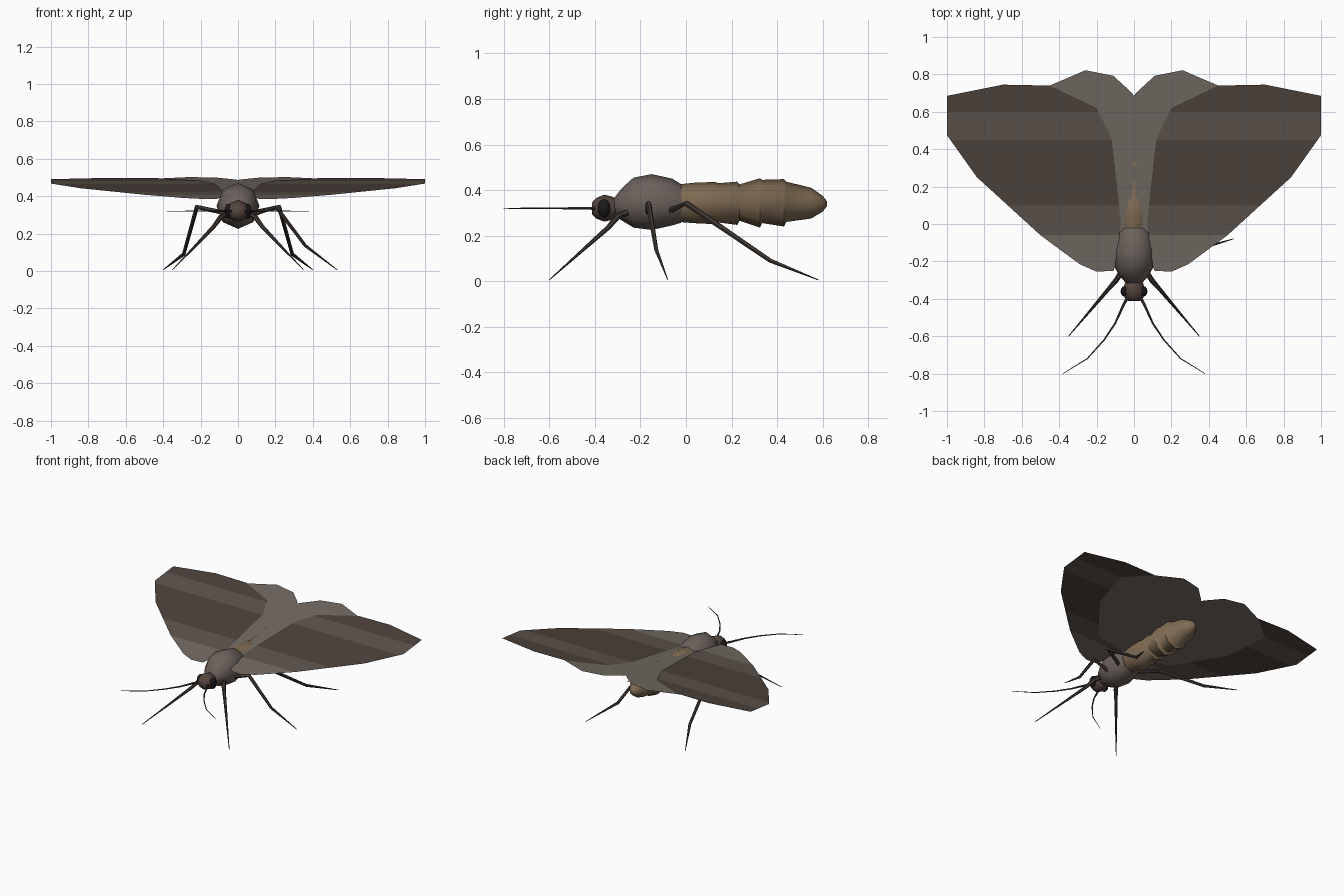
import bpy, bmesh, math
from mathutils import Vector

if "Cube" in bpy.data.objects:
    bpy.data.objects.remove(bpy.data.objects["Cube"])


def mat(name, r, g, b):
    m = bpy.data.materials.new(name)
    m.diffuse_color = (r, g, b, 1)
    m.use_nodes = True
    m.node_tree.nodes["Principled BSDF"].inputs["Base Color"].default_value = m.diffuse_color
    return m


WING_LIGHT = mat("wing_light", .17, .145, .125)
WING_MID = mat("wing_mid", .11, .088, .073)
WING_DARK = mat("wing_dark", .075, .056, .046)
THORAX = mat("thorax_grey", .15, .12, .105)
ABDOMEN = mat("abdomen_tan", .21, .145, .085)
HEAD = mat("head_brown", .09, .06, .05)
LEG = mat("leg_brown", .055, .042, .035)
BLACK = mat("eye_black", .01, .01, .012)


def finish(name, bm, mats, smooth=True):
    me = bpy.data.meshes.new(name)
    bm.to_mesh(me)
    bm.free()
    for m in mats:
        me.materials.append(m)
    ob = bpy.data.objects.new(name, me)
    bpy.context.collection.objects.link(ob)
    if smooth:
        me.shade_smooth()
        me.set_sharp_from_angle(angle=math.radians(55))
    return ob


def tube(name, rings, material, sides=8, axis=None):
    """Skin rings of (point, half width, half height) along a path."""
    bm = bmesh.new()
    pts = [Vector(r[0]) for r in rings]
    loops = []
    for i, (p, a, b) in enumerate(rings):
        t = axis or (pts[min(i + 1, len(pts) - 1)] - pts[max(i - 1, 0)]).normalized()
        u = t.cross(Vector((0, 0, 1))).normalized()
        v = u.cross(t)
        loops.append([bm.verts.new(pts[i] + u * a * math.cos(k * math.tau / sides)
                                   + v * b * math.sin(k * math.tau / sides))
                      for k in range(sides)])
    for l0, l1 in zip(loops, loops[1:]):
        for k in range(sides):
            n = (k + 1) % sides
            bm.faces.new((l0[k], l0[n], l1[n], l1[k]))
    bm.faces.new(loops[0])
    bm.faces.new(loops[-1])
    bmesh.ops.recalc_face_normals(bm, faces=bm.faces)
    return finish(name, bm, [material])


def body(name, profile, material):
    """Octagonal body from (y, bottom z, top z, half width)."""
    rings = [((0, y, (lo + hi) / 2), w, (hi - lo) / 2) for y, lo, hi, w in profile]
    return tube(name, rings, material, 8, Vector((0, 1, 0)))


# Body
body("thorax", [(-.32, .29, .36, .04), (-.28, .265, .41, .075), (-.23, .235, .455, .105),
                (-.15, .225, .47, .115), (-.06, .245, .45, .098), (-.02, .257, .425, .085)], THORAX)
body("abdomen", [(-.03, .26, .425, .08), (.03, .255, .432, .088), (.13, .25, .436, .09),
                 (.14, .258, .43, .085), (.225, .247, .437, .092), (.235, .265, .425, .083),
                 (.325, .235, .452, .1), (.335, .255, .445, .092), (.43, .24, .448, .1),
                 (.44, .26, .437, .088), (.55, .275, .41, .068), (.60, .305, .375, .035),
                 (.62, .33, .35, .01)], ABDOMEN)
body("head", [(-.295, .29, .35, .035), (-.32, .27, .37, .05), (-.36, .262, .38, .06),
              (-.395, .275, .365, .05), (-.413, .295, .345, .03)], HEAD)


# Wings: flat sheets on one slope, banded by colour
def wing(name, outline, side, cuts, bands, lift, mats):
    bm = bmesh.new()
    bm.faces.new([bm.verts.new((x * side, y, .412 + .112 * y + lift)) for x, y in outline])
    for c in cuts:
        bmesh.ops.bisect_plane(bm, geom=bm.verts[:] + bm.edges[:] + bm.faces[:],
                               plane_co=(0, c, 0), plane_no=(0, 1, 0))
    for f in bm.faces:
        y = f.calc_center_median().y
        f.material_index = bands[sum(y > c for c in cuts)]
        f.normal_update()
        if f.normal.z < 0:
            f.normal_flip()
    return finish(name, bm, mats, False)


FORE = [(.10, -.22), (.11, -.25), (.20, -.255), (.29, -.215), (.50, -.06), (.84, .25),
        (1, .475), (1, .685), (.70, .745), (.45, .74), (.20, .62), (.12, .46), (.09, .2), (.07, 0)]
HIND = [(.04, -.05), (.30, 0), (.55, .3), (.62, .6), (.455, .738), (.26, .822), (.11, .792),
        (.01, .70), (0, .685), (0, .2)]

# Limb paths
FRONT_LEG = [((.07, -.26, .30), .014), ((.095, -.30, .285), .014),
             ((.13, -.34, .237), .011), ((.35, -.60, .006), .002)]
MID_LEG = [((.08, -.165, .30), .012), ((.205, -.165, .342), .012),
           ((.36, -.13, .135), .009), ((.53, -.08, .006), .002)]
HIND_LEG = [((.07, -.07, .31), .013), ((.22, 0, .342), .013),
            ((.29, .37, .09), .010), ((.40, .58, .006), .002)]
ANTENNA = [((.035, -.395, .32), .008), ((.055, -.43, .32), .007), ((.10, -.53, .32), .005),
           ((.16, -.62, .32), .004), ((.25, -.72, .32), .003), ((.38, -.80, .318), .0015)]


def limb(name, path, side, sides=6):
    tube(name, [((p[0] * side, p[1], p[2]), r, r) for p, r in path], LEG, sides)


for side, tag in ((1, "right"), (-1, "left")):
    wing("forewing_" + tag, FORE, side, (-.06, .1, .45, .6), (0, 1, 2, 1, 2), .002,
         [WING_LIGHT, WING_MID, WING_DARK])
    wing("hindwing_" + tag, HIND, side, (), (0,), -.002, [WING_LIGHT])
    limb("front_leg_" + tag, FRONT_LEG, side)
    limb("hind_leg_" + tag, HIND_LEG, side)
    limb("antenna_" + tag, ANTENNA, side)
    # Eyes
    bm = bmesh.new()
    bmesh.ops.create_uvsphere(bm, u_segments=12, v_segments=8, radius=1)
    bmesh.ops.scale(bm, vec=(.022, .028, .04), verts=bm.verts)
    bmesh.ops.translate(bm, vec=(.05 * side, -.36, .32), verts=bm.verts)
    finish("eye_" + tag, bm, [BLACK])

# Only the right middle leg is present
limb("middle_leg_right", MID_LEG, 1)
